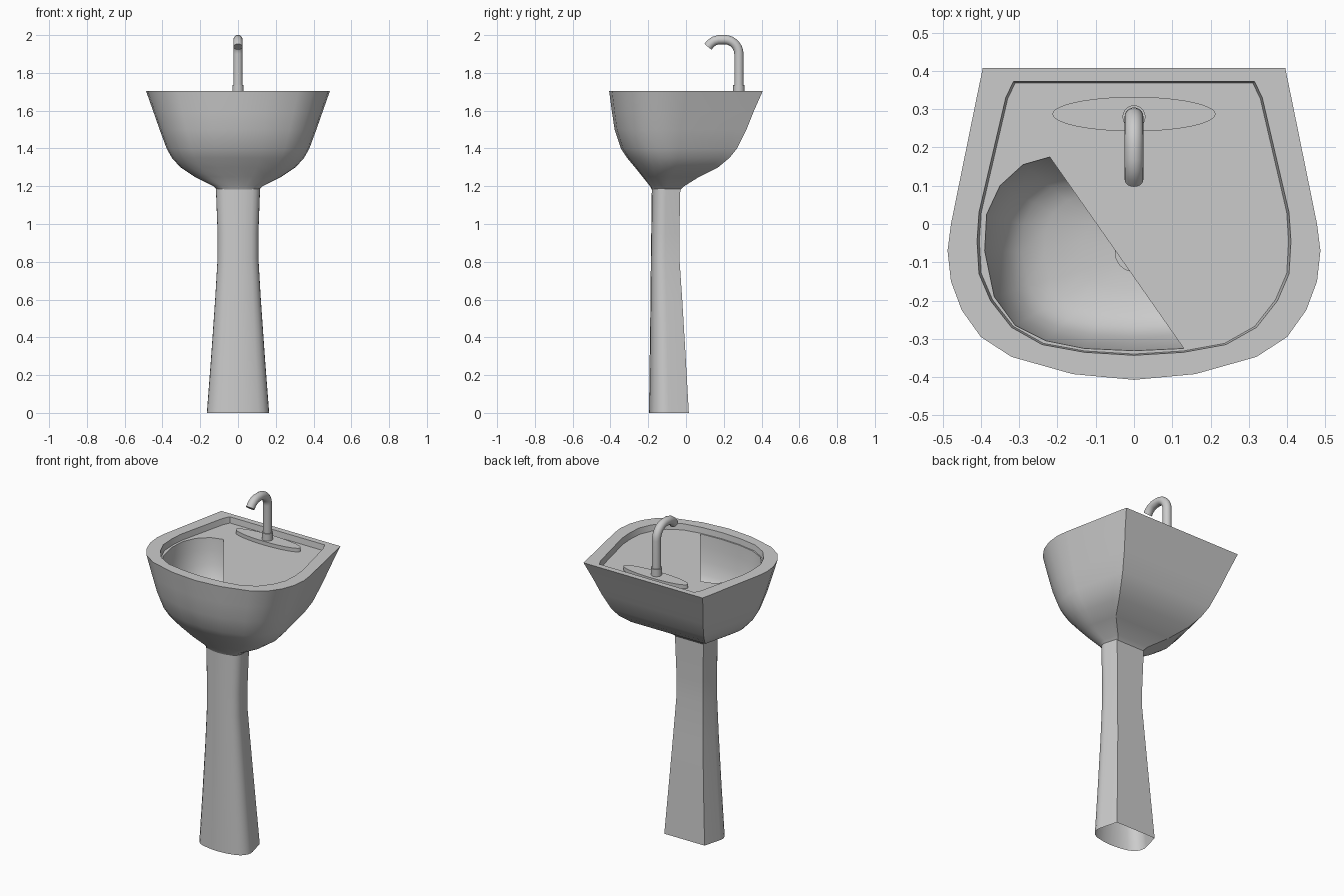
import bpy, bmesh, math

if "Cube" in bpy.data.objects:
    bpy.data.objects.remove(bpy.data.objects["Cube"])

TOP, DECK = 1.705, 1.67

ceramic = bpy.data.materials.new("light_grey_ceramic")
grey = (0.6, 0.6, 0.6, 1)
ceramic.diffuse_color = grey
ceramic.use_nodes = True
ceramic.node_tree.nodes["Principled BSDF"].inputs["Base Color"].default_value = grey


def finish(obj, angle=30):
    obj.data.materials.clear()
    obj.data.materials.append(ceramic)
    bpy.ops.object.select_all(action="DESELECT")
    obj.select_set(True)
    bpy.context.view_layer.objects.active = obj
    bpy.ops.object.shade_smooth_by_angle(angle=math.radians(angle))


def to_object(name, bm, angle=30):
    mesh = bpy.data.meshes.new(name)
    bm.to_mesh(mesh)
    bm.free()
    obj = bpy.data.objects.new(name, mesh)
    bpy.context.collection.objects.link(obj)
    finish(obj, angle)


def mirrored(half):
    """Close a half outline whose last point lies on the centre line."""
    return half + [(-x, y) for x, y in reversed(half[:-1])]


def at_height(outline, z):
    return [(x, y, z) for x, y in outline]


def loft(name, rings, cap_start=False, cap_end=False, angle=30, inward=False):
    bm = bmesh.new()
    loops = [[bm.verts.new(p) for p in ring] for ring in rings]
    n = len(loops[0])
    for a, b in zip(loops, loops[1:]):
        for i in range(n):
            j = (i + 1) % n
            bm.faces.new((a[i], a[j], b[j], b[i]))
    if cap_start:
        bm.faces.new(loops[0])
    if cap_end:
        bm.faces.new(loops[-1])
    bmesh.ops.recalc_face_normals(bm, faces=bm.faces)
    if inward:
        bmesh.ops.reverse_faces(bm, faces=bm.faces)
    to_object(name, bm, angle)


# Outlines: outer rim, inner rim, bowl opening
outer = mirrored([(.395, .407), (.411, .33), (.478, 0), (.487, -.07), (.478, -.15),
                  (.45, -.225), (.4, -.295), (.32, -.347), (.16, -.392), (0, -.407)])
inner = mirrored([(.315, .372), (.335, .33), (.405, .03), (.41, -.045), (.405, -.13),
                  (.375, -.2), (.32, -.27), (.24, -.315), (.13, -.335), (0, -.343)])
bowl_half = [(.22, .175), (.29, .155), (.35, .1), (.385, .025), (.39, -.07),
             (.365, -.19), (.31, -.265), (.23, -.305), (.13, -.325), (0, -.331)]
bowl = mirrored(bowl_half)


def body_ring(z, half_width, front, back):
    """The outer outline fitted to a half width and a front and back."""
    return [(x / .487 * half_width, back + (.407 - y) / .814 * (front - back), z)
            for x, y in outer]


# Basin shell, with the rim and its small inner step
shell = [(1.18, .11, -.18, -.03), (1.2, .13, -.19, -.01), (1.25, .23, -.23, .07),
         (1.3, .305, -.27, .17), (1.35, .35, -.312, .23), (1.4, .378, -.345, .27),
         (1.5, .415, -.378, .32), (1.6, .45, -.393, .36)]
loft("basin_shell", [body_ring(*s) for s in shell]
     + [at_height(outer, TOP), at_height(inner, TOP),
        at_height([(x * .985, y * .99) for x, y in inner], DECK)])

# Deck, open over one side of the bowl
bm = bmesh.new()
opening = [(-x, y) for x, y in bowl_half] + [(.13, -.325)]
for outline in ([(x * .985, y * .99) for x, y in inner], opening):
    verts = [bm.verts.new(p) for p in at_height(outline, DECK)]
    for i, v in enumerate(verts):
        bm.edges.new((v, verts[(i + 1) % len(verts)]))
bmesh.ops.triangle_fill(bm, edges=bm.edges[:], use_beauty=True, normal=(0, 0, 1))
for f in bm.faces:
    f.normal_update()
    if f.normal.z < 0:
        f.normal_flip()
to_object("deck", bm)

# Bowl, shrinking toward the drain
steps = [(DECK, 1), (1.6, .98), (1.52, .93), (1.45, .85), (1.41, .75),
         (1.385, .6), (1.37, .35), (1.365, .12)]
loft("bowl", [[(x * s, -.08 + (y + .08) * s, z) for x, y in bowl] for z, s in steps],
     cap_end=True, angle=50, inward=True)


def disc(name, cx, cy, rx, ry, z0, z1, sides=48):
    ring = [(cx + rx * math.cos(2 * math.pi * i / sides),
             cy + ry * math.sin(2 * math.pi * i / sides)) for i in range(sides)]
    loft(name, [at_height(ring, z0), at_height(ring, z1)], True, True)


disc("drain", 0, -.075, .05, .05, 1.36, 1.372, 24)

# Pedestal, open at the bottom
column = [(0, .165, -.196, .015), (.3, .142, -.192, -.002), (.6, .121, -.188, -.02),
          (.82, .108, -.186, -.035), (.95, .108, -.184, -.035), (1.19, .117, -.181, -.03)]
loft("pedestal", [body_ring(*c) for c in column])

# Tap: oval plate, collar and bent spout
disc("tap_plate", 0, .287, .213, .045, DECK, 1.692)
disc("tap_collar", 0, .28, .03, .03, DECK, 1.735, 24)

path = [(.28, 1.68), (.28, 1.9)]
bend = .076
for i in range(1, 9):
    a = math.pi / 2 * i / 8
    path.append((.28 - bend + bend * math.cos(a), 1.9 + bend * math.sin(a)))
path += [(.17, 1.975), (.148, 1.968), (.13, 1.955), (.116, 1.938)]

rings = []
for i, (y, z) in enumerate(path):
    (y0, z0), (y1, z1) = path[max(i - 1, 0)], path[min(i + 1, len(path) - 1)]
    length = math.hypot(y1 - y0, z1 - z0)
    ny, nz = (z1 - z0) / length, -(y1 - y0) / length
    ring = []
    for k in range(20):
        t = 2 * math.pi * k / 20
        side, up = .0245 * math.cos(t), .0245 * math.sin(t)
        ring.append((side, y + ny * up, z + nz * up))
    rings.append(ring)
loft("tap_spout", rings, True, True, 40)
